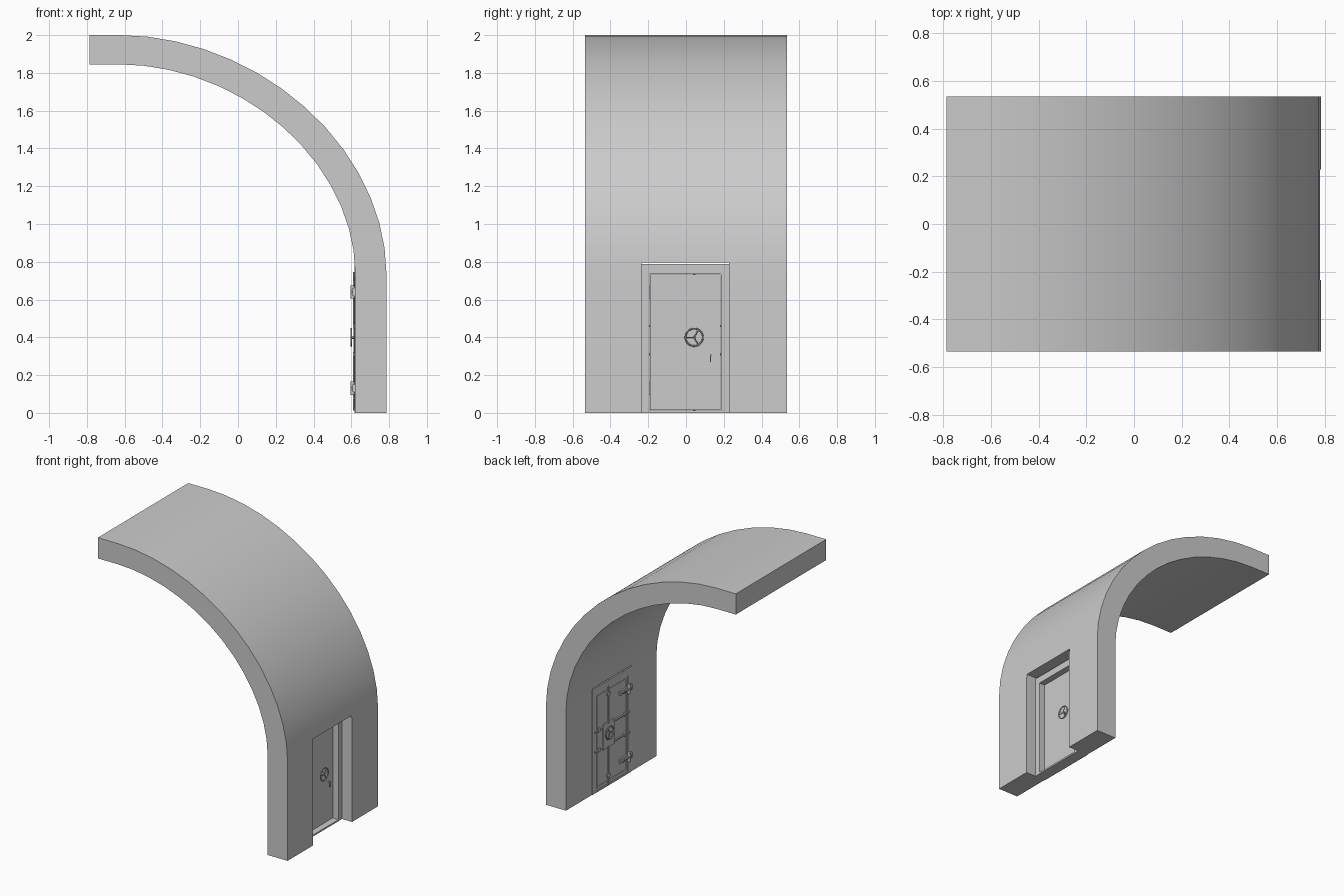
import bpy, bmesh, math
from mathutils import Vector

if "Cube" in bpy.data.objects:
    bpy.data.objects.remove(bpy.data.objects["Cube"])


def finish(name, bm, smooth=False):
    bmesh.ops.recalc_face_normals(bm, faces=bm.faces)
    me = bpy.data.meshes.new(name)
    bm.to_mesh(me)
    bm.free()
    ob = bpy.data.objects.new(name, me)
    bpy.context.collection.objects.link(ob)
    if smooth:
        bpy.ops.object.select_all(action='DESELECT')
        ob.select_set(True)
        bpy.context.view_layer.objects.active = ob
        bpy.ops.object.shade_smooth_by_angle(angle=math.radians(30))
    return ob


def extrude_profile(name, pts, d, smooth=False):
    bm = bmesh.new()
    f = bm.faces.new([bm.verts.new(p) for p in pts])
    r = bmesh.ops.extrude_face_region(bm, geom=[f])
    bmesh.ops.translate(bm, vec=d, verts=[v for v in r['geom'] if isinstance(v, bmesh.types.BMVert)])
    return finish(name, bm, smooth)


def box(name, x0, x1, y0, y1, z0, z1):
    return extrude_profile(name, [(x0, y0, z0), (x1, y0, z0), (x1, y1, z0), (x0, y1, z0)], (0, 0, z1 - z0))


def rod(name, a, b, r, n=10):
    a, b = Vector(a), Vector(b)
    bm = bmesh.new()
    bmesh.ops.create_cone(bm, cap_ends=True, segments=n, radius1=r, radius2=r, depth=(b - a).length)
    rot = (b - a).to_track_quat('Z', 'Y').to_matrix()
    bmesh.ops.rotate(bm, matrix=rot, verts=bm.verts)
    bmesh.ops.translate(bm, vec=(a + b) / 2, verts=bm.verts)
    return finish(name, bm, True)


def wheel(name, x, hub_x, y, z, r):
    bpy.ops.mesh.primitive_torus_add(location=(x, y, z), rotation=(0, math.pi / 2, 0), major_segments=28,
                                     minor_segments=8, major_radius=r, minor_radius=0.0045)
    rim = bpy.context.object
    rim.name = name + "_rim"
    bpy.ops.object.shade_smooth_by_angle()
    for i in range(3):
        t = math.pi + i * math.tau / 3
        rod(f"{name}_spoke_{i}", (x, y, z), (x, y + r * math.cos(t), z + r * math.sin(t)), 0.003, 8)
    rod(name + "_hub", (x, y, z), (hub_x, y, z), 0.008, 12)


# Curved vault wall with a doorway
def arc(a, b, n=14, e=1.9):
    pts = []
    for i in range(n + 1):
        t = i / n * math.pi / 2
        pts.append((-0.62 + a * max(math.cos(t), 0) ** (2 / e), -0.535,
                    0.75 + b * math.sin(t) ** (2 / e)))
    return pts


outer = [(0.785, -0.535, 0)] + arc(1.405, 1.25) + [(-0.787, -0.535, 2.0)]
inner = [(0.62, -0.535, 0)] + arc(1.24, 1.095) + [(-0.787, -0.535, 1.845)]
wall = extrude_profile("vault_wall", outer + inner[::-1], (0, 1.07, 0))
cutter = box("doorway_cutter", 0.4, 1.0, -0.235, 0.228, -0.1, 0.795)
cutter.hide_render = True
mod = wall.modifiers.new("doorway", 'BOOLEAN')
mod.operation = 'DIFFERENCE'
mod.solver = 'EXACT'
mod.object = cutter
bpy.context.view_layer.objects.active = wall
bpy.ops.object.modifier_apply(modifier="doorway")
bpy.data.objects.remove(cutter)
bpy.ops.object.select_all(action='DESELECT')
wall.select_set(True)
bpy.ops.object.shade_smooth_by_angle(angle=math.radians(30))

# Door frame and door leaf
frame = [(-0.235, 0), (0.228, 0), (0.228, 0.787), (-0.235, 0.787)]
hole = [(-0.193, 0.012), (0.185, 0.012), (0.185, 0.735), (-0.193, 0.735)]
bm = bmesh.new()
rings = [[bm.verts.new((x, y, z)) for y, z in loop]
         for x, loop in ((0.703, frame), (0.703, hole), (0.616, hole), (0.616, frame))]
for k in range(4):
    p, q = rings[k], rings[(k + 1) % 4]
    for i in range(4):
        j = (i + 1) % 4
        bm.faces.new((p[i], p[j], q[j], q[i]))
finish("door_frame", bm)
box("door_leaf", 0.619, 0.658, -0.191, 0.183, 0.014, 0.733)

# Hand wheels on both faces
wheel("outer_wheel", 0.685, 0.657, 0.043, 0.4, 0.046)
wheel("inner_wheel", 0.600, 0.620, 0.043, 0.4, 0.046)

# Outer lever
box("lever_post", 0.657, 0.675, 0.126, 0.134, 0.300, 0.308)
box("lever_handle", 0.670, 0.676, 0.127, 0.133, 0.270, 0.308)

# Inner lock plate, rails and locking bolts
box("lock_plate", 0.611, 0.62, -0.025, 0.105, 0.29, 0.48)
rod("upper_lock_rod", (0.614, 0.043, 0.47), (0.614, 0.043, 0.745), 0.006)
rod("lower_lock_rod", (0.614, 0.043, 0.30), (0.614, 0.043, 0.012), 0.006)
for z in (0.08, 0.69):
    box("rod_guide", 0.608, 0.62, 0.028, 0.058, z - 0.012, z + 0.012)
for z in (0.31, 0.46):
    rod("hinge_side_bolt", (0.614, -0.02, z), (0.614, -0.205, z), 0.006)
    rod("latch_side_bolt", (0.614, 0.10, z), (0.614, 0.205, z), 0.006)
    box("bolt_guide", 0.608, 0.62, 0.145, 0.165, z - 0.013, z + 0.013)
    box("bolt_guide", 0.608, 0.62, -0.165, -0.145, z - 0.013, z + 0.013)
for y in (-0.178, 0.170):
    box("side_rail", 0.614, 0.62, y - 0.006, y + 0.006, 0.03, 0.72)
for z in (0.03, 0.71):
    box("cross_rail", 0.614, 0.62, -0.178, 0.170, z, z + 0.012)

# Heavy hinges
for z in (0.13, 0.64):
    box("hinge_leaf", 0.608, 0.62, -0.185, -0.09, z - 0.016, z + 0.016)
    box("hinge_mount", 0.606, 0.62, -0.232, -0.195, z - 0.02, z + 0.02)
    rod("hinge_barrel", (0.606, -0.19, z - 0.035), (0.606, -0.19, z + 0.035), 0.01, 14)
    rod("hinge_bracket", (0.603, -0.21, z), (0.603, -0.11, z), 0.007)
    rod("hinge_stud", (0.598, -0.12, z), (0.62, -0.12, z), 0.012, 12)
